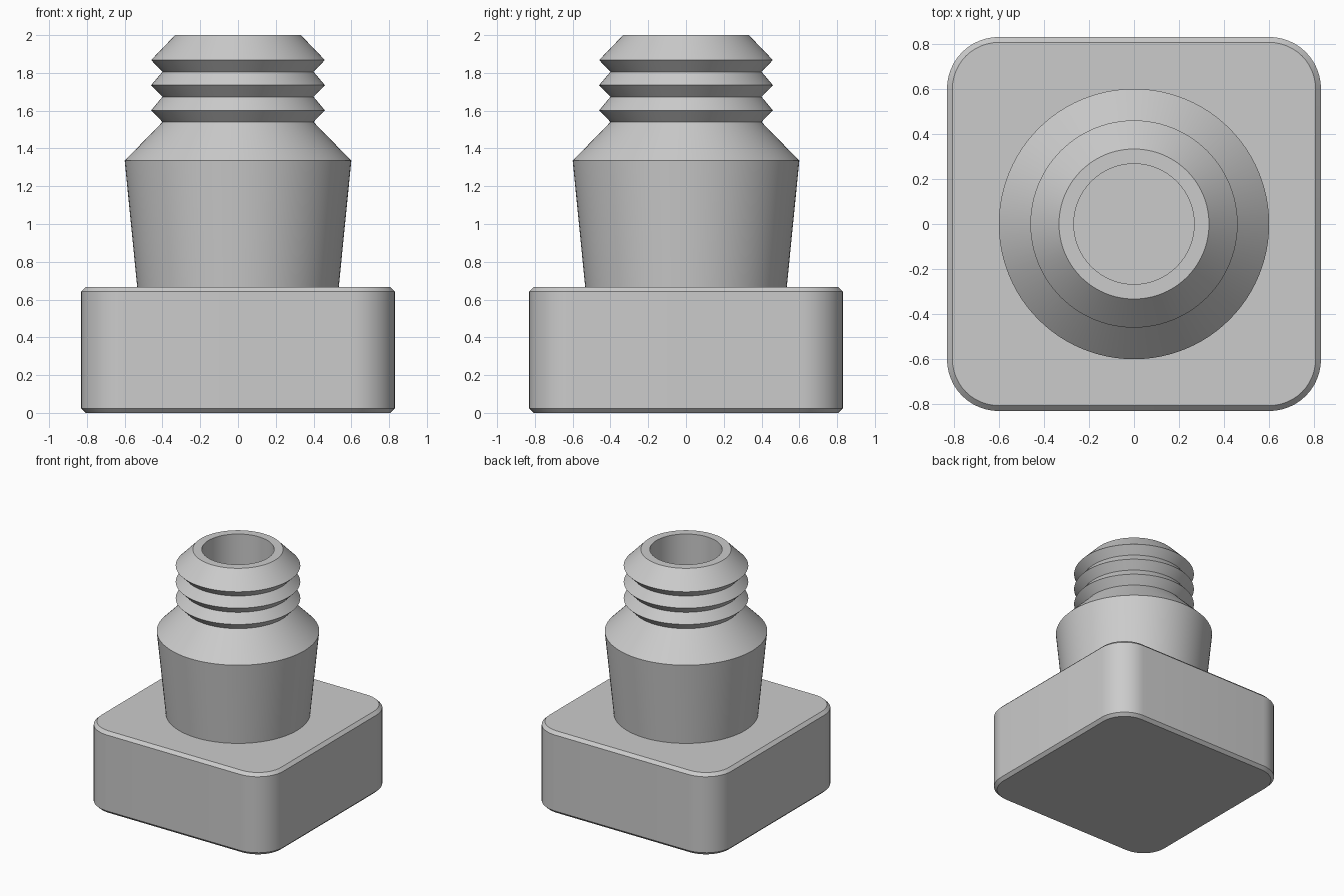
import bpy
import bmesh
import math
from mathutils import Vector, Matrix

cube = bpy.data.objects.get("Cube")
if cube:
    bpy.data.objects.remove(cube, do_unlink=True)

COLOUR = (0.6, 0.6, 0.6, 1.0)
grey = bpy.data.materials.new("light_grey")
grey.use_nodes = True
grey.diffuse_color = COLOUR
grey.node_tree.nodes["Principled BSDF"].inputs["Base Color"].default_value = COLOUR


def finish(bm, name):
    """Turn a bmesh into a grey object, smooth with sharp creases."""
    bmesh.ops.recalc_face_normals(bm, faces=bm.faces)
    mesh = bpy.data.meshes.new(name)
    bm.to_mesh(mesh)
    bm.free()
    mesh.materials.append(grey)
    obj = bpy.data.objects.new(name, mesh)
    bpy.context.collection.objects.link(obj)
    bpy.ops.object.select_all(action='DESELECT')
    obj.select_set(True)
    bpy.context.view_layer.objects.active = obj
    bpy.ops.object.shade_smooth_by_angle(angle=math.radians(30))
    return obj


def lathe(name, profile, steps=96):
    """Revolve a closed profile of (radius, height) about z."""
    bm = bmesh.new()
    verts = [bm.verts.new((r, 0, z)) for r, z in profile]
    edges = [bm.edges.new((a, b)) for a, b in zip(verts, verts[1:] + verts[:1])]
    bmesh.ops.spin(bm, geom=verts + edges, cent=(0, 0, 0), axis=(0, 0, 1),
                   angle=math.tau, steps=steps, use_duplicate=False)
    bmesh.ops.remove_doubles(bm, verts=bm.verts, dist=0.0001)
    return finish(bm, name)


# Square base: rounded upright corners, then chamfered rims
WIDTH, HEIGHT = 1.66, 0.667
bm = bmesh.new()
bmesh.ops.create_cube(bm, size=1, matrix=Matrix.Translation((0, 0, HEIGHT / 2))
                      @ Matrix.Diagonal(Vector((WIDTH, WIDTH, HEIGHT, 1))))
uprights = [e for e in bm.edges if abs(e.verts[0].co.z - e.verts[1].co.z) > 0.1]
bmesh.ops.bevel(bm, geom=uprights, offset=0.23, offset_type='OFFSET',
                segments=12, profile=0.5, affect='EDGES')
rims = [e for e in bm.edges if abs(e.verts[0].co.z - e.verts[1].co.z) < 0.001]
bmesh.ops.bevel(bm, geom=rims, offset=0.024, offset_type='OFFSET',
                segments=1, affect='EDGES')
finish(bm, "base")

# Hollow neck: flared body, shoulder, three ridges and a flat lip
BORE, ROOT, CREST, PITCH = 0.267, 0.4, 0.46, 0.133
profile = [(BORE, 0.66), (0.533, 0.66), (0.6, 1.335)]
for i in range(3):
    z = 1.54 + i * PITCH
    profile += [(ROOT, z), (CREST, z + 0.062)]
profile += [(0.333, 2.0), (BORE, 2.0)]
lathe("threaded_neck", profile)
